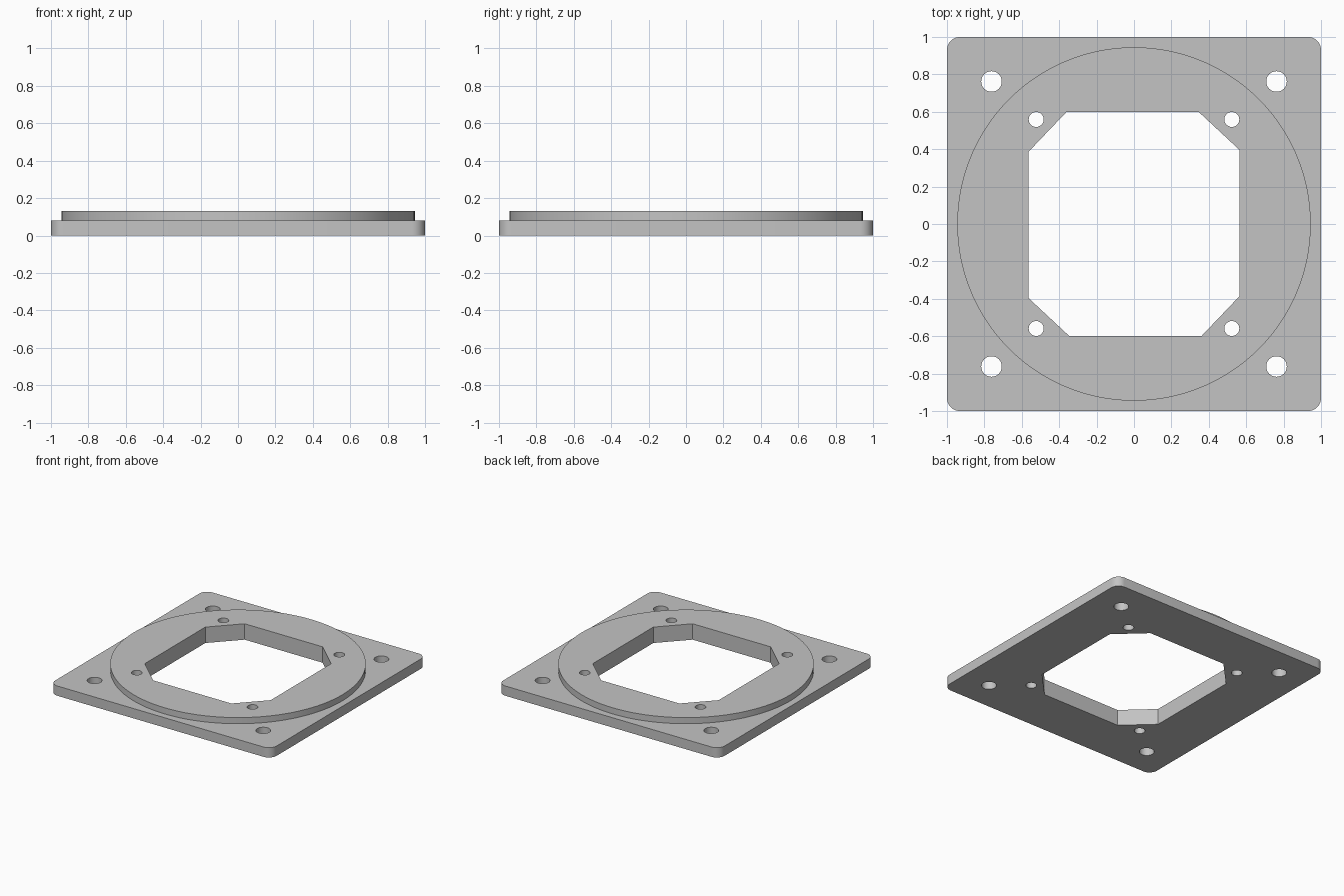
import bpy, bmesh, math

cube = bpy.data.objects.get("Cube")
if cube:
    bpy.data.objects.remove(cube, do_unlink=True)

PLATE_TOP, RING_TOP = 0.08, 0.13
CORNER = 0.07

grey = bpy.data.materials.new("light_grey")
grey.use_nodes = True
colour = (0.55, 0.55, 0.55, 1)
grey.diffuse_color = colour
grey.node_tree.nodes["Principled BSDF"].inputs["Base Color"].default_value = colour


def circle(cx, cy, r, n):
    return [(cx + r * math.cos(2 * math.pi * i / n),
             cy + r * math.sin(2 * math.pi * i / n)) for i in range(n)]


def prism(name, outline, z0, z1):
    """Extrude a counter-clockwise outline from z0 to z1."""
    bm = bmesh.new()
    base = bm.faces.new([bm.verts.new((x, y, z0)) for x, y in outline])
    top = bmesh.ops.extrude_face_region(bm, geom=[base])["geom"]
    verts = [v for v in top if isinstance(v, bmesh.types.BMVert)]
    bmesh.ops.translate(bm, verts=verts, vec=(0, 0, z1 - z0))
    if base.is_valid and not any(len(e.link_faces) == 1 for e in base.edges):
        bmesh.ops.recalc_face_normals(bm, faces=bm.faces)
    else:
        bmesh.ops.holes_fill(bm, edges=bm.edges)
        bmesh.ops.recalc_face_normals(bm, faces=bm.faces)
    mesh = bpy.data.meshes.new(name)
    bm.to_mesh(mesh)
    bm.free()
    mesh.materials.append(grey)
    obj = bpy.data.objects.new(name, mesh)
    bpy.context.collection.objects.link(obj)
    return obj


def combine(target, tool, operation):
    """Apply a boolean and discard the tool."""
    bpy.context.view_layer.objects.active = target
    mod = target.modifiers.new(operation.lower(), "BOOLEAN")
    mod.operation, mod.solver, mod.object = operation, "EXACT", tool
    bpy.ops.object.modifier_apply(modifier=mod.name)
    bpy.data.objects.remove(tool, do_unlink=True)


# Square base with rounded corners
outline = []
for q in range(4):
    mid = math.pi / 4 + q * math.pi / 2
    cx = math.copysign(1 - CORNER, math.cos(mid))
    cy = math.copysign(1 - CORNER, math.sin(mid))
    for i in range(9):
        a = q * math.pi / 2 + i * math.pi / 16
        outline.append((cx + CORNER * math.cos(a), cy + CORNER * math.sin(a)))
plate = prism("mounting_plate", outline, 0, PLATE_TOP)

# Raised round boss
combine(plate, prism("boss", circle(0, 0, 0.945, 128), PLATE_TOP / 2, RING_TOP), "UNION")

# Eight-sided opening, the same after a half turn
half = [(0.565, -0.385), (0.565, 0.395), (0.345, 0.6), (-0.36, 0.6)]
opening = half + [(-x, -y) for x, y in half]
combine(plate, prism("opening", opening, -0.1, 0.3), "DIFFERENCE")

# Corner bolt holes and smaller holes beside the opening
for hx, hy, r in ((0.762, 0.762, 0.055), (0.523, 0.559, 0.04)):
    for sx in (-1, 1):
        for sy in (-1, 1):
            hole = prism("hole", circle(sx * hx, sy * hy, r, 32), -0.1, 0.3)
            combine(plate, hole, "DIFFERENCE")

# Smooth round walls, keep edges sharp
bpy.ops.object.select_all(action="DESELECT")
plate.select_set(True)
bpy.context.view_layer.objects.active = plate
bpy.ops.object.shade_smooth_by_angle(angle=math.radians(30))
